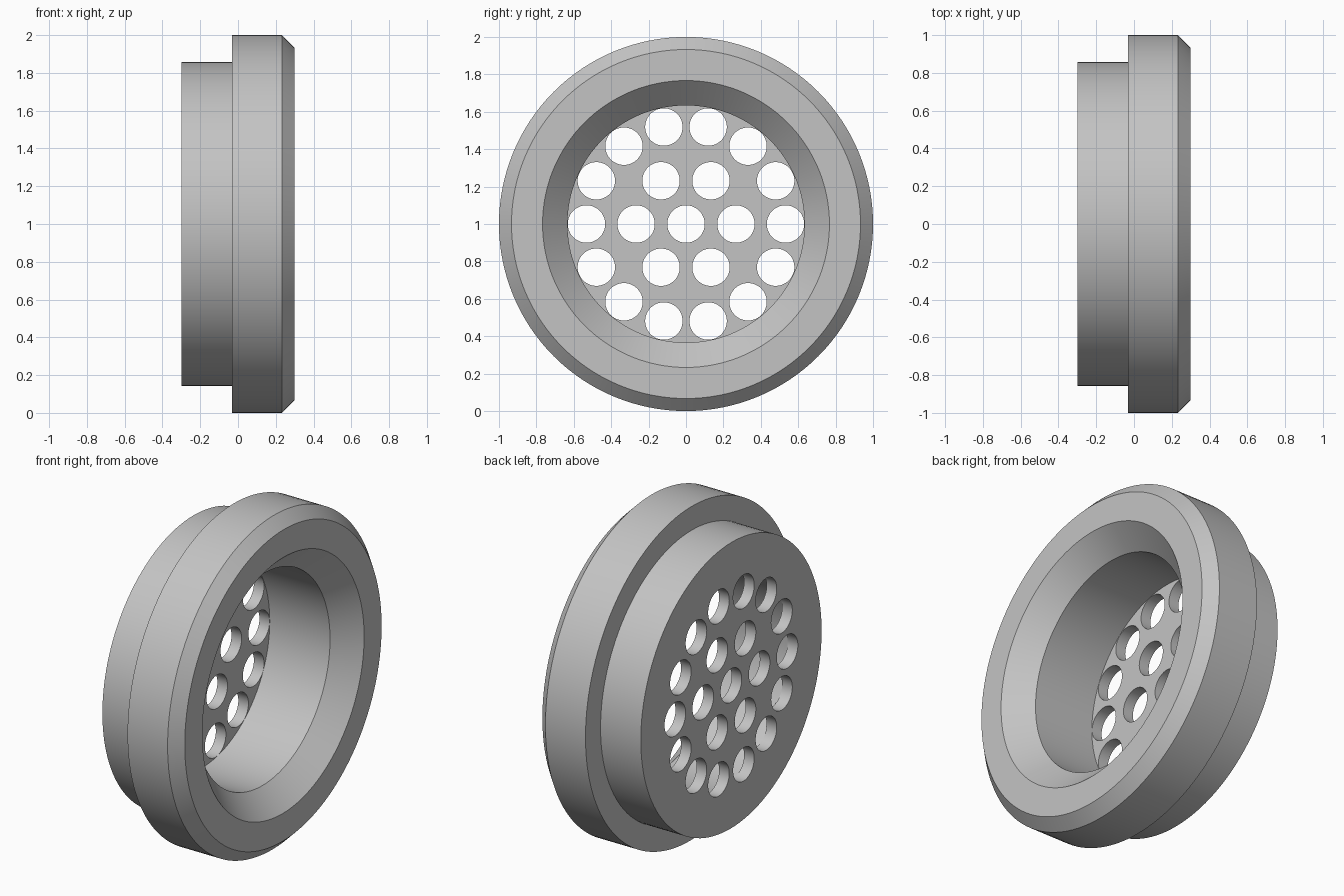
import bpy, bmesh
from math import sin, cos, pi, radians
from mathutils import Matrix, Vector

if "Cube" in bpy.data.objects:
    bpy.data.objects.remove(bpy.data.objects["Cube"])

# Material
grey = bpy.data.materials.new("plain grey")
grey.use_nodes = True
color = (0.55, 0.55, 0.55, 1)
grey.diffuse_color = color
grey.node_tree.nodes["Principled BSDF"].inputs["Base Color"].default_value = color


def add_object(name, bm):
    mesh = bpy.data.meshes.new(name)
    bmesh.ops.recalc_face_normals(bm, faces=bm.faces)
    bm.to_mesh(mesh)
    bm.free()
    mesh.materials.append(grey)
    obj = bpy.data.objects.new(name, mesh)
    bpy.context.collection.objects.link(obj)
    obj.location.z = 1
    return obj


# Flanged cup: (x, radius) profile turned around the x axis
profile = [(-0.3, 0), (-0.3, 0.857), (-0.033, 0.857), (-0.033, 1), (0.233, 1),
           (0.3, 0.933), (0.3, 0.767), (0.167, 0.634), (-0.233, 0.634), (-0.233, 0)]
bm = bmesh.new()
points = [bm.verts.new((x, 0, r)) for x, r in profile]
edges = [bm.edges.new(pair) for pair in zip(points, points[1:])]
bmesh.ops.spin(bm, geom=points + edges, cent=(0, 0, 0), axis=(1, 0, 0),
               angle=2 * pi, steps=128, use_duplicate=False)
bmesh.ops.remove_doubles(bm, verts=bm.verts, dist=1e-4)
# Merge the end discs into single flat faces
bmesh.ops.dissolve_limit(bm, angle_limit=radians(0.5), verts=bm.verts, edges=bm.edges)
body = add_object("flanged_strainer", bm)

# Drill holes: centre, inner ring and outer ring
bm = bmesh.new()
for count, ring in ((1, 0), (6, 0.267), (14, 0.532)):
    for i in range(count):
        a = 2 * pi * i / count
        place = Matrix.Translation(Vector((-0.27, ring * cos(a), ring * sin(a))))
        bmesh.ops.create_cone(bm, cap_ends=True, segments=48, radius1=0.1, radius2=0.1,
                              depth=0.2, matrix=place @ Matrix.Rotation(pi / 2, 4, "Y"))
drills = add_object("hole_cutter", bm)

cut = body.modifiers.new("holes", "BOOLEAN")
cut.operation = "DIFFERENCE"
cut.solver = "EXACT"
cut.object = drills
bpy.context.view_layer.update()
result = bpy.data.meshes.new_from_object(body.evaluated_get(bpy.context.evaluated_depsgraph_get()))
body.modifiers.clear()
body.data = result
bpy.data.objects.remove(drills)

# Smooth curved walls, crisp rims
bpy.ops.object.select_all(action="DESELECT")
body.select_set(True)
bpy.context.view_layer.objects.active = body
bpy.ops.object.shade_smooth_by_angle(angle=radians(30))
